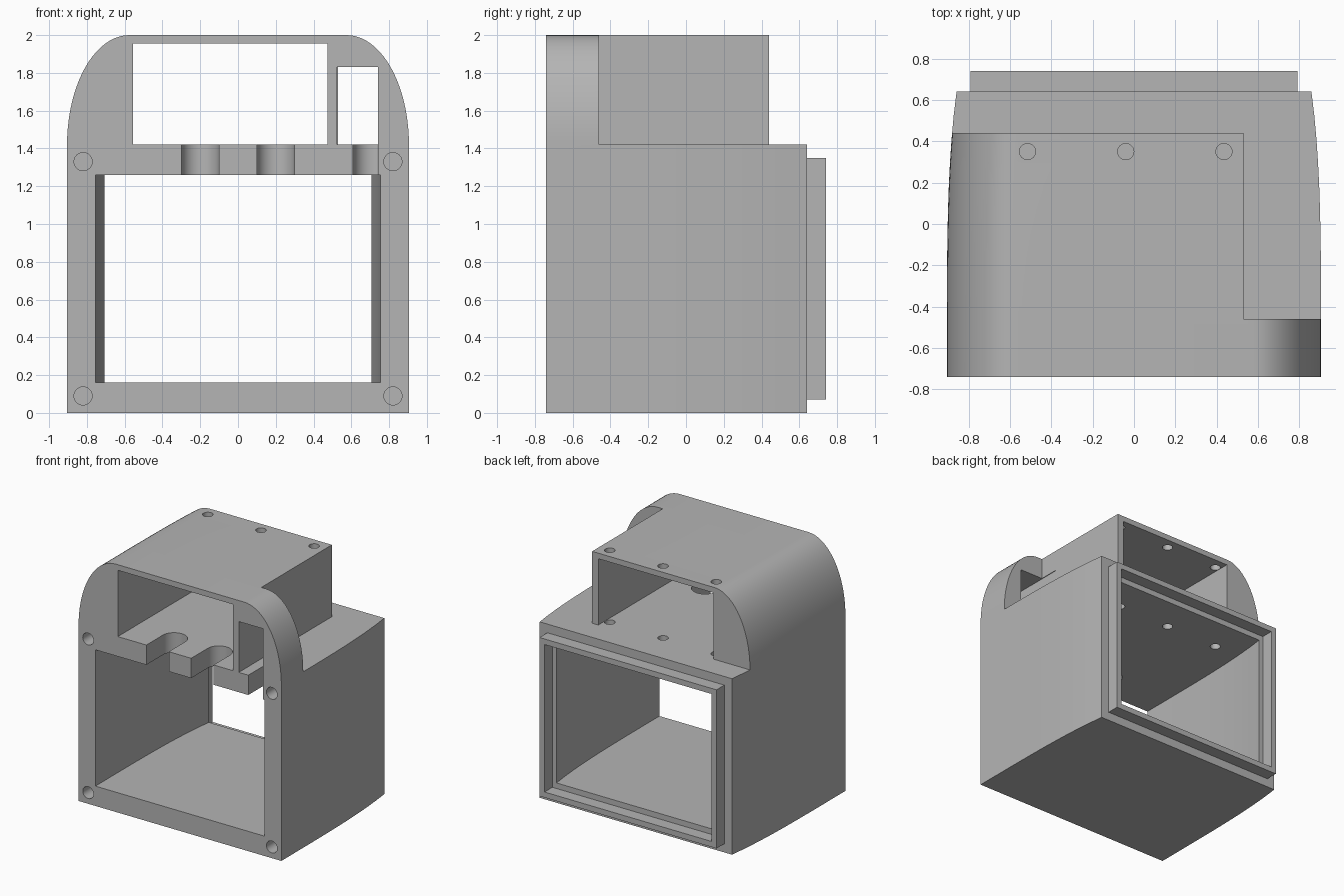
import bpy, bmesh
from math import sin, cos, pi

cube = bpy.data.objects.get("Cube")
if cube:
    bpy.data.objects.remove(cube, do_unlink=True)

grey = bpy.data.materials.new("plain grey")
grey.use_nodes = True
grey.diffuse_color = (0.46, 0.46, 0.46, 1)
grey.node_tree.nodes["Principled BSDF"].inputs["Base Color"].default_value = grey.diffuse_color

FRONT, BACK, REAR_LIP = -0.74, 0.64, 0.74
HALF, SHELF, TOP = 0.905, 1.42, 2.0


def loft(name, rings):
    """Solid through a series of matching rings, capped at both ends."""
    bm = bmesh.new()
    loops = [[bm.verts.new(p) for p in ring] for ring in rings]
    n = len(loops[0])
    for a, b in zip(loops, loops[1:]):
        for i in range(n):
            j = (i + 1) % n
            bm.faces.new((a[i], a[j], b[j], b[i]))
    bm.faces.new(loops[0])
    bm.faces.new(loops[-1])
    bmesh.ops.recalc_face_normals(bm, faces=bm.faces[:])
    mesh = bpy.data.meshes.new(name)
    bm.to_mesh(mesh)
    bm.free()
    mesh.materials.append(grey)
    ob = bpy.data.objects.new(name, mesh)
    bpy.context.collection.objects.link(ob)
    return ob


def box(name, x0, x1, y0, y1, z0, z1):
    return loft(name, [[(x0, y0, z), (x1, y0, z), (x1, y1, z), (x0, y1, z)] for z in (z0, z1)])


def prism(name, outline, z0, z1):
    return loft(name, [[(x, y, z) for x, y in outline] for z in (z0, z1)])


def circle(cx, cy, r, n=32):
    return [(cx + r * cos(2 * pi * i / n), cy + r * sin(2 * pi * i / n)) for i in range(n)]


def cut(target, cutter):
    cutter.hide_render = True
    mod = target.modifiers.new("cut", "BOOLEAN")
    mod.operation, mod.solver, mod.object = "DIFFERENCE", "EXACT", cutter
    bpy.context.view_layer.objects.active = target
    bpy.ops.object.modifier_apply(modifier=mod.name)
    bpy.data.objects.remove(cutter, do_unlink=True)


def half_width(y):
    t = max(0, (y - FRONT) / (BACK - FRONT))
    return HALF - 0.047 * t ** 4


# Housing: arched front profile swept back, the sides drawing in towards the rear
RX, RZ, STEPS = 0.33, 0.58, 20
arc = [(HALF - RX + RX * cos(i * pi / 2 / STEPS), SHELF + RZ * sin(i * pi / 2 / STEPS))
       for i in range(STEPS + 1)]
profile = [(-HALF, 0), (HALF, 0)] + arc + [(-x, z) for x, z in reversed(arc)]
stations = [FRONT + (BACK - FRONT) * i / 12 for i in range(13)]
body = loft("housing", [[(x * half_width(y) / HALF, y, z) for x, z in profile] for y in stations])

# Step down behind and beside the upper box
cut(body, prism("step_cutter",
                [(0.53, -0.46), (2, -0.46), (2, 2), (-2, 2), (-2, 0.44), (0.53, 0.44)],
                SHELF, 2.5))

# Upper tunnel and the small window beside it
cut(body, box("upper_tunnel_cutter", -0.555, 0.475, -1, 1, SHELF, 1.955))
cut(body, box("window_cutter", 0.525, 0.74, -1, -0.3, SHELF, 1.83))

# Lower tunnel, following the side walls at constant thickness
tunnel = []
for y in [-0.9] + stations + [0.7]:
    w = half_width(y) - 0.15
    tunnel.append([(-w, y, 0.16), (w, y, 0.16), (w, y, 1.26), (-w, y, 1.26)])
cut(body, loft("lower_tunnel_cutter", tunnel))

# Round-ended slots in the front edge of the shelf
for cx, cy in ((-0.2, -0.53), (0.2, -0.53), (0.71, -0.575)):
    outline = [(cx - 0.1, -1), (min(cx + 0.1, 0.74), -1)]
    for i in range(25):
        a = pi * i / 24
        x = cx + 0.1 * cos(a)
        if x < 0.74:
            outline.append((x, cy + 0.1 * sin(a)))
        elif cos(a + pi / 24) * 0.1 + cx < 0.74:
            outline.append((0.74, cy + 0.1 * sin(a)))
    cut(body, prism("slot_cutter", outline, 1.2, 1.5))

# Screw holes through the roof and shelf
for x in (-0.515, -0.04, 0.435):
    cut(body, prism("roof_hole_cutter", circle(x, 0.35, 0.039), 1.2, 2.2))

# Blind screw holes in the front corners
for x in (-0.82, 0.82):
    for z in (0.09, 1.33):
        rings = [[(px, y, pz) for px, pz in circle(x, z, 0.048)] for y in (-0.9, -0.54)]
        cut(body, loft("corner_hole_cutter", rings))

# Raised rim around the rear opening
lip = box("rear_lip", -0.79, 0.79, BACK, REAR_LIP, 0.07, 1.35)
cut(lip, box("lip_cutter", -0.745, 0.745, 0.5, 0.9, 0.115, 1.305))

# Smooth the curved surfaces, keep edges crisp
bpy.ops.object.select_all(action="DESELECT")
for ob in (body, lip):
    ob.select_set(True)
bpy.context.view_layer.objects.active = body
bpy.ops.object.shade_smooth_by_angle(angle=pi / 6)
